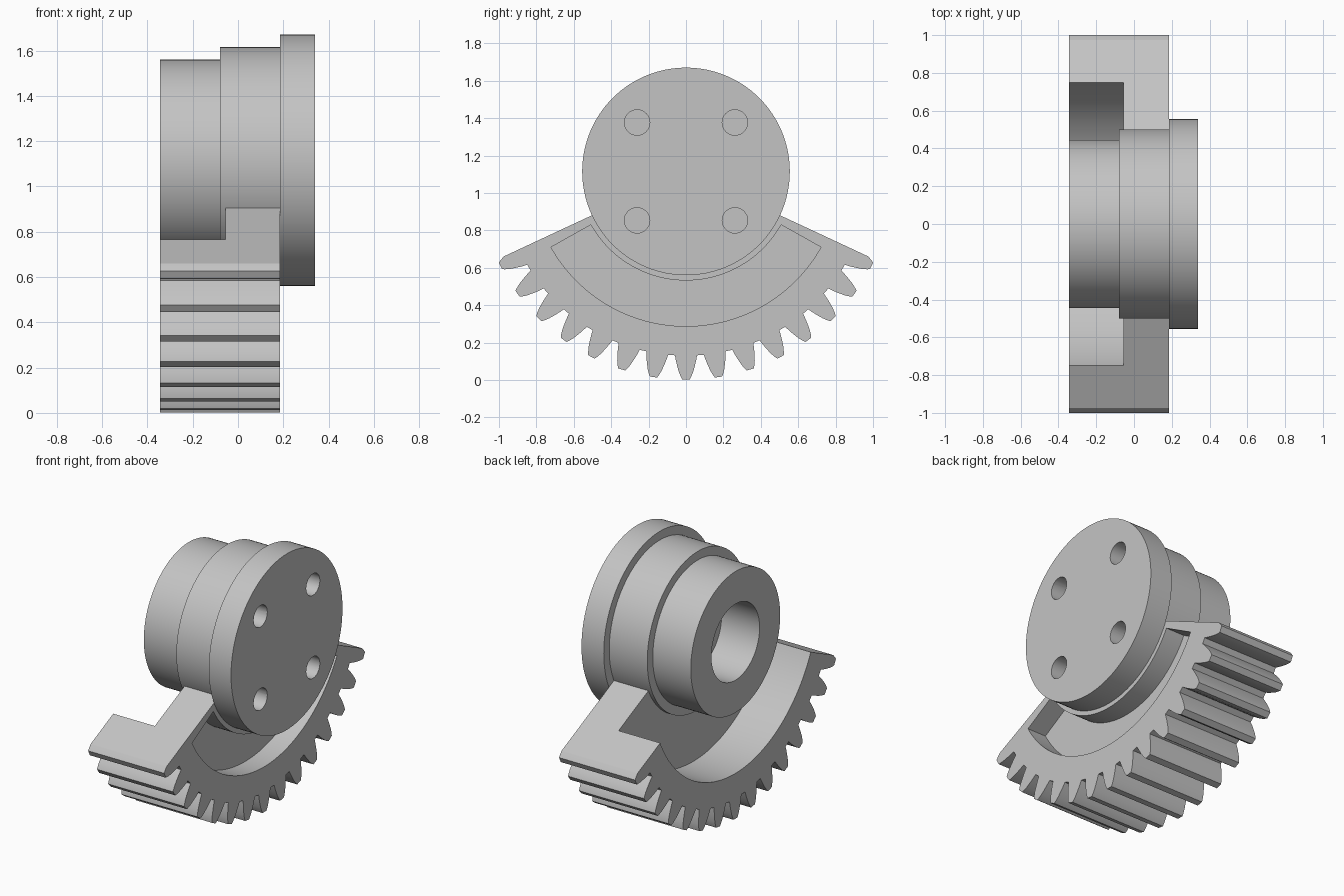
import bpy, bmesh, math
from math import sin, cos, radians

if "Cube" in bpy.data.objects:
    bpy.data.objects.remove(bpy.data.objects["Cube"], do_unlink=True)

AXIS_Z = 1.115          # height of the shaft axis, which runs along x
BACK, MID, FACE, FRONT = -0.345, -0.08, 0.185, 0.34

steel = bpy.data.materials.new("grey steel")
steel.use_nodes = True
grey = (0.55, 0.55, 0.55, 1)
steel.diffuse_color = grey
steel.node_tree.nodes["Principled BSDF"].inputs["Base Color"].default_value = grey


def finish(name, bm):
    bmesh.ops.recalc_face_normals(bm, faces=bm.faces)
    mesh = bpy.data.meshes.new(name)
    bm.to_mesh(mesh)
    bm.free()
    mesh.materials.append(steel)
    obj = bpy.data.objects.new(name, mesh)
    bpy.context.collection.objects.link(obj)
    return obj


def prism(name, polar, x0, x1):
    """Extrude a (radius, degrees from straight down) outline along x."""
    bm = bmesh.new()
    verts = [bm.verts.new((x0, r * sin(radians(a)), AXIS_Z - r * cos(radians(a)))) for r, a in polar]
    face = bm.faces.new(verts)
    out = bmesh.ops.extrude_face_region(bm, geom=[face])
    moved = [g for g in out["geom"] if isinstance(g, bmesh.types.BMVert)]
    bmesh.ops.translate(bm, verts=moved, vec=(x1 - x0, 0, 0))
    return finish(name, bm)


def lathe(name, profile, segments):
    """Revolve an (x, radius) profile around the shaft axis."""
    bm = bmesh.new()
    verts = [bm.verts.new((x, 0, AXIS_Z + r)) for x, r in profile]
    edges = [bm.edges.new(pair) for pair in zip(verts, verts[1:])]
    bmesh.ops.spin(bm, geom=verts + edges, cent=(0, 0, AXIS_Z), axis=(1, 0, 0),
                   angle=math.tau, steps=segments)
    bmesh.ops.remove_doubles(bm, verts=bm.verts, dist=1e-5)
    return finish(name, bm)


def arc(r, a0, a1, steps=64):
    return [(r, a0 + (a1 - a0) * i / steps) for i in range(steps + 1)]


def cut(obj, cutter):
    cutter.hide_render = True
    mod = obj.modifiers.new("cut", "BOOLEAN")
    mod.operation, mod.solver, mod.object = "DIFFERENCE", "EXACT", cutter
    bpy.context.view_layer.objects.active = obj
    bpy.ops.object.modifier_apply(modifier=mod.name)
    bpy.data.objects.remove(cutter, do_unlink=True)


# Stepped hub with a blind bore in the back
hub = lathe("stepped_hub", [(MID, 0), (MID, 0.24), (BACK, 0.24), (BACK, 0.445), (MID, 0.445),
                            (MID, 0.5), (FACE, 0.5), (FACE, 0.555), (FRONT, 0.555), (FRONT, 0)], 128)

# Four bolt holes in the flange
for quarter in range(4):
    bm = bmesh.new()
    bmesh.ops.create_cone(bm, cap_ends=True, segments=32, radius1=0.068, radius2=0.068, depth=0.31)
    drill = finish("bolt_hole_cutter", bm)
    turn = radians(45 + 90 * quarter)
    drill.rotation_euler = (0, math.pi / 2, 0)
    drill.location = (FRONT, 0.37 * sin(turn), AXIS_Z + 0.37 * cos(turn))
    bpy.context.view_layer.update()
    cut(hub, drill)

# Gear sector: 15 curved-flank teeth, trimmed to the end planes
END, PITCH = 65, 9
flank = [(0.985, 3.45), (1.01, 3.1), (1.04, 2.62), (1.075, 2.0), (1.1, 1.4), (1.113, 1.0)]
outline = []
for tooth in range(-7, 8):
    middle = tooth * PITCH
    outline += [(r, middle - a) for r, a in flank]
    outline += [(r, middle + a) for r, a in reversed(flank)]
first, last = len(flank) - 3, len(outline) - len(flank) + 3
outline = [(1.07, -END)] + outline[first:last] + [(1.07, END)]
sector = prism("gear_sector", outline + arc(0.48, END, -END), BACK, FACE)

# Open recess behind, closed curved pocket in front
cut(sector, prism("back_recess_cutter", arc(0.8275, -75, 75) + arc(0.3, 75, -75), BACK - 0.1, -0.055))
cut(sector, prism("front_pocket_cutter", arc(0.8275, -60.7, 60.7) + arc(0.583, 60.7, -60.7),
                  0.055, FACE + 0.1))

# Smooth round surfaces, keep machined edges sharp
for obj in (hub, sector):
    bpy.ops.object.select_all(action="DESELECT")
    obj.select_set(True)
    bpy.context.view_layer.objects.active = obj
    bpy.ops.object.shade_smooth_by_angle(angle=radians(20))
